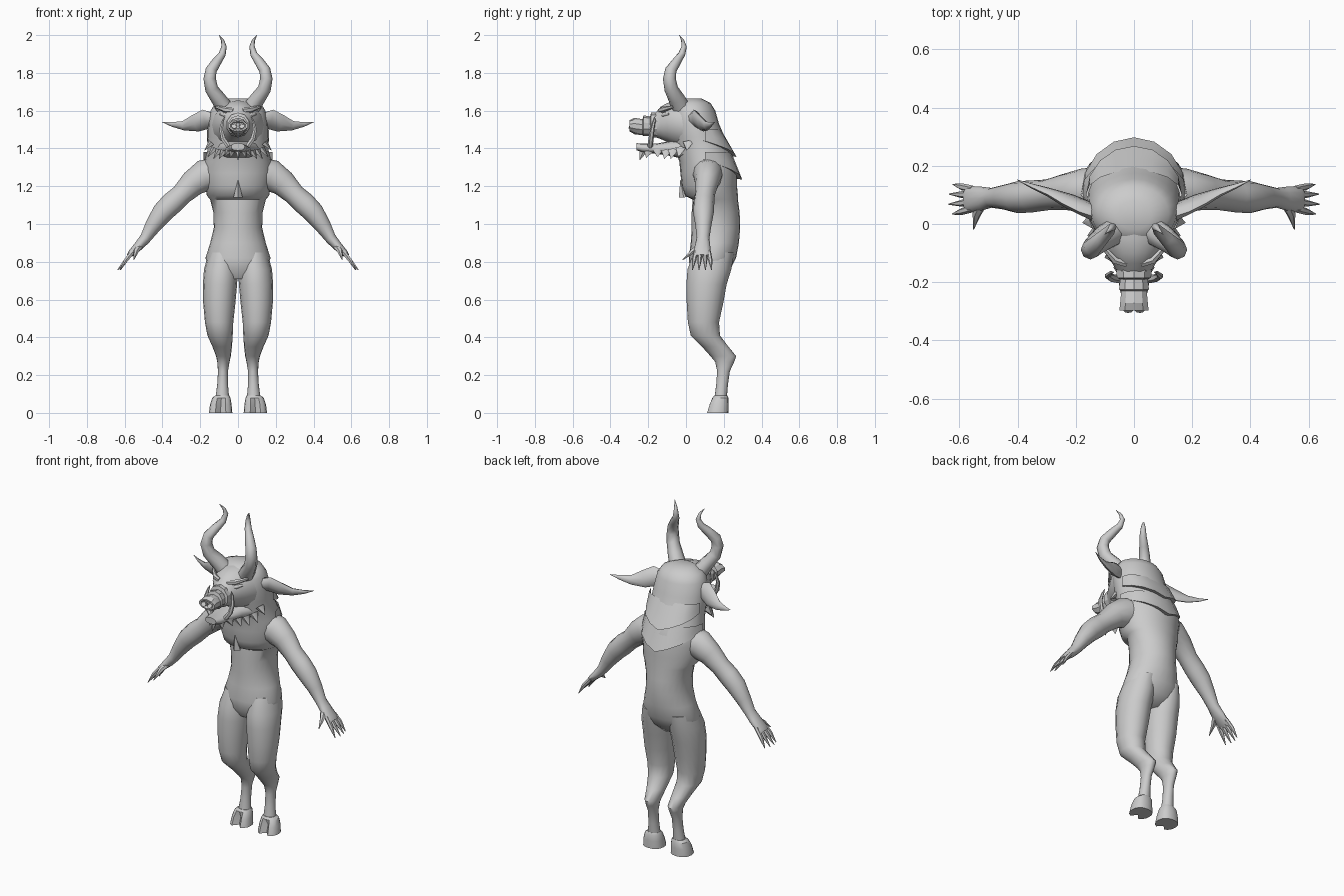
import bpy, math
from mathutils import Vector

grey = bpy.data.materials.new("plain grey")
grey.diffuse_color = (0.6, 0.6, 0.6, 1)


def make(name, verts, faces, mirror=False, angle=50):
    me = bpy.data.meshes.new(name)
    me.from_pydata([tuple(v) for v in verts], [], faces)
    me.materials.append(grey)
    ob = bpy.data.objects.new(name, me)
    bpy.context.collection.objects.link(ob)
    if mirror:
        ob.modifiers.new("mirror", 'MIRROR').use_mirror_merge = False
    bpy.ops.object.select_all(action='DESELECT')
    ob.select_set(True)
    bpy.context.view_layer.objects.active = ob
    bpy.ops.object.mode_set(mode='EDIT')
    bpy.ops.mesh.select_all(action='SELECT')
    bpy.ops.mesh.normals_make_consistent(inside=False)
    bpy.ops.object.mode_set(mode='OBJECT')
    bpy.ops.object.shade_smooth_by_angle(angle=math.radians(angle))
    return ob


def skin(rings):
    """Quads between equal rings, plus end caps."""
    n, m = len(rings[0]), len(rings)
    faces = [(i * n + j, i * n + (j + 1) % n, (i + 1) * n + (j + 1) % n, (i + 1) * n + j)
             for i in range(m - 1) for j in range(n)]
    faces += [tuple(range(n)), tuple(range((m - 1) * n, m * n))]
    return [v for r in rings for v in r], faces


def loft(name, rows, n=16, axis='z', mirror=False, power=1.0, notch=0.0, angle=50):
    """rows: (level, x0, x1, b0, b1); b is y for axis z, and z for axis y."""
    rings = []
    for k, (lv, x0, x1, b0, b1) in enumerate(rows):
        ring = []
        for j in range(n):
            a = 2 * math.pi * j / n - math.pi / 2
            c, s = math.cos(a), math.sin(a)
            c = math.copysign(abs(c) ** power, c)
            s = math.copysign(abs(s) ** power, s)
            x, b = (x0 + x1) / 2 + c * (x1 - x0) / 2, (b0 + b1) / 2 + s * (b1 - b0) / 2
            if j == 0 and k < 2:
                b += notch
            ring.append((x, b, lv) if axis == 'z' else (x, lv, b))
        rings.append(ring)
    return make(name, *skin(rings), mirror=mirror, angle=angle)


def tube(name, pts, n=8, side=(0, 1, 0), mirror=True):
    """pts: (x, y, z, radius along side, radius across)."""
    P = [Vector(p[:3]) for p in pts]
    rings = []
    for i, p in enumerate(pts):
        t = (P[min(i + 1, len(P) - 1)] - P[max(i - 1, 0)]).normalized()
        u = Vector(side)
        u = (u - t * u.dot(t)).normalized()
        v = t.cross(u)
        rings.append([P[i] + u * p[3] * math.cos(2 * math.pi * j / n)
                      + v * p[4] * math.sin(2 * math.pi * j / n) for j in range(n)])
    return make(name, *skin(rings), mirror=mirror)


def sym(rows):
    return [(r[0], -r[1], r[1], r[2], r[3]) for r in rows]


# Torso, neck and skull
loft("torso_and_skull", sym([
    (0.71, 0.09, 0.05, 0.18), (0.76, 0.155, 0.02, 0.235), (0.82, 0.172, 0.015, 0.265),
    (0.90, 0.147, 0.025, 0.28), (0.98, 0.128, 0.03, 0.287), (1.06, 0.13, 0.03, 0.284),
    (1.13, 0.148, 0.035, 0.275), (1.15, 0.165, -0.005, 0.275), (1.20, 0.172, -0.022, 0.27),
    (1.27, 0.185, -0.03, 0.272), (1.33, 0.178, -0.035, 0.26), (1.39, 0.162, -0.055, 0.235),
    (1.46, 0.16, -0.07, 0.205), (1.53, 0.158, -0.08, 0.175), (1.60, 0.145, -0.08, 0.155),
    (1.64, 0.12, -0.06, 0.13), (1.665, 0.06, -0.02, 0.08)]), n=24)

# Pointed mane layers down the back
def mane(name, z_top, z_point, z_side, y_top, y_back, hw):
    verts, n = [], 8
    for r in range(3):
        f = r / 2
        for j in range(n + 1):
            s = j / n * 2 - 1
            a = s * math.pi * 0.5
            hem = z_point + (z_side - z_point) * abs(s)
            yb = y_top + (y_back - y_top) * f
            verts.append((math.sin(a) * hw, 0.1 + math.cos(a) * (yb - 0.1), z_top + (hem - z_top) * f))
    w = n + 1
    verts += [(v[0] * 0.85, v[1] - 0.035, v[2] + 0.005) for v in verts[2 * w:]]
    make(name, verts, [(r * w + j, r * w + j + 1, (r + 1) * w + j + 1, (r + 1) * w + j)
                       for r in range(3) for j in range(n)], angle=40)

mane("upper_mane", 1.50, 1.355, 1.44, 0.185, 0.268, 0.165)
mane("lower_mane", 1.38, 1.235, 1.34, 0.24, 0.298, 0.182)

# Chest tuft under the breast edge
make("chest_tuft", [(-0.025, -0.012, 1.14), (0.025, -0.012, 1.14), (0, -0.03, 1.235),
                    (0, -0.038, 1.14), (0, 0.03, 1.15)],
     [(0, 3, 2), (3, 1, 2), (0, 2, 4), (1, 4, 2), (0, 4, 1, 3)], angle=20)

# Legs with backward hocks, and cloven hooves
loft("leg", [
    (0.09, 0.048, 0.118, 0.152, 0.217), (0.15, 0.053, 0.11, 0.16, 0.222),
    (0.22, 0.053, 0.106, 0.165, 0.232), (0.27, 0.045, 0.11, 0.155, 0.255),
    (0.30, 0.038, 0.116, 0.13, 0.266), (0.35, 0.032, 0.135, 0.085, 0.225),
    (0.41, 0.028, 0.162, 0.025, 0.18), (0.48, 0.025, 0.175, 0.01, 0.175),
    (0.58, 0.014, 0.184, 0.004, 0.197), (0.68, 0.005, 0.186, 0.002, 0.215),
    (0.76, 0.0, 0.18, 0.008, 0.24), (0.85, 0.01, 0.155, 0.04, 0.255)], mirror=True)
loft("hoof", [(0, 0.03, 0.154, 0.108, 0.226), (0.045, 0.034, 0.148, 0.122, 0.226),
              (0.08, 0.04, 0.136, 0.14, 0.224), (0.092, 0.047, 0.12, 0.15, 0.218)],
     mirror=True, power=0.85, notch=0.035, angle=30)

# Arms, hands and clawed fingers
tube("arm", [(0.10, 0.115, 1.27, 0.085, 0.085), (0.18, 0.115, 1.255, 0.075, 0.085),
             (0.24, 0.11, 1.215, 0.062, 0.07), (0.30, 0.10, 1.155, 0.053, 0.056),
             (0.35, 0.095, 1.11, 0.055, 0.06), (0.40, 0.092, 1.06, 0.055, 0.056),
             (0.45, 0.092, 0.99, 0.042, 0.043), (0.49, 0.09, 0.925, 0.034, 0.03),
             (0.52, 0.088, 0.89, 0.04, 0.026), (0.565, 0.085, 0.845, 0.046, 0.018),
             (0.58, 0.085, 0.83, 0.038, 0.011)], n=12)
for i, (y, tip, x) in enumerate([(0.052, 0.034, 0.625), (0.075, 0.068, 0.637),
                                 (0.099, 0.103, 0.635), (0.120, 0.136, 0.622)]):
    tube(f"finger_{i + 1}", [(0.555, y, 0.855, 0.012, 0.013), (0.592, (y + tip) / 2, 0.81, 0.012, 0.012),
                             (x, tip, 0.757, 0.002, 0.002)], n=6)
tube("thumb", [(0.52, 0.075, 0.885, 0.02, 0.017), (0.54, 0.035, 0.855, 0.015, 0.014),
               (0.552, -0.018, 0.81, 0.002, 0.002)], n=6, side=(1, 0, 0))

# Face and muzzle
loft("face", [(y, -w, w, a, b) for y, w, a, b in [
    (0.03, 0.15, 1.38, 1.655), (-0.05, 0.128, 1.41, 1.655), (-0.10, 0.098, 1.435, 1.64),
    (-0.135, 0.075, 1.45, 1.62), (-0.16, 0.06, 1.46, 1.59), (-0.19, 0.05, 1.465, 1.57)]],
    axis='y', n=16)
loft("snout", [(y, -w, w, a, b) for y, w, a, b in [
    (-0.14, 0.064, 1.455, 1.59), (-0.185, 0.062, 1.46, 1.59), (-0.19, 0.05, 1.465, 1.57),
    (-0.225, 0.054, 1.465, 1.575), (-0.23, 0.046, 1.47, 1.555), (-0.272, 0.05, 1.475, 1.562),
    (-0.298, 0.053, 1.49, 1.55), (-0.298, 0.042, 1.497, 1.543), (-0.285, 0.03, 1.505, 1.535)]],
    axis='y', n=10, angle=30)
tube("nostril_rim", [(0.02, -0.285, 1.52, 0.016, 0.018), (0.02, -0.299, 1.522, 0.016, 0.018),
                     (0.02, -0.29, 1.522, 0.008, 0.01)], n=8, side=(1, 0, 0))
tube("brow", [(0.025, -0.138, 1.60, 0.014, 0.012), (0.065, -0.125, 1.605, 0.016, 0.013),
              (0.115, -0.07, 1.62, 0.008, 0.008)], n=6, side=(0, 0, 1))
tube("eye", [(0.05, -0.132, 1.575, 0.006, 0.008), (0.072, -0.118, 1.578, 0.012, 0.012),
             (0.094, -0.09, 1.582, 0.005, 0.006)], n=8, side=(0, 0, 1))

# Lower jaw, beard and fringe spikes
loft("lower_jaw", [(y, -w, w, a, b) for y, w, a, b in [
    (0.0, 0.12, 1.34, 1.45), (-0.08, 0.085, 1.36, 1.44), (-0.16, 0.058, 1.372, 1.425),
    (-0.23, 0.048, 1.38, 1.425), (-0.262, 0.036, 1.39, 1.428)]], axis='y', n=12, power=0.8)

def spike(name, root, tip, r, mirror=True):
    tube(name, [(*root, r, r * 0.6), (*tip, 0.001, 0.001)], n=5, side=(0.3, 1, 0), mirror=mirror)

spike("chin_beard", (0, -0.225, 1.395), (0, -0.245, 1.338), 0.026, False)
for i, (x, y, z, dx, dy, dz) in enumerate([
        (0.03, -0.20, 1.39, 0.012, -0.01, -0.04), (0.05, -0.15, 1.39, 0.02, 0.0, -0.035),
        (0.075, -0.105, 1.385, 0.025, -0.01, -0.04), (0.10, -0.07, 1.39, 0.03, -0.01, -0.045),
        (0.125, -0.03, 1.40, 0.035, -0.01, -0.045), (0.14, 0.01, 1.43, 0.037, -0.005, -0.04)]):
    spike(f"fringe_{i + 1}", (x, y, z), (x + dx, y + dy, z + dz), 0.03)

# Tusks, ears and horns
tube("tusk", [(0.05, -0.19, 1.41, 0.014, 0.014), (0.078, -0.185, 1.45, 0.014, 0.014),
              (0.09, -0.178, 1.50, 0.011, 0.011), (0.08, -0.168, 1.545, 0.007, 0.007),
              (0.07, -0.165, 1.57, 0.001, 0.001)], n=6)
tube("ear", [(0.12, 0.03, 1.555, 0.03, 0.03), (0.17, 0.055, 1.555, 0.055, 0.022),
             (0.225, 0.08, 1.533, 0.048, 0.02), (0.29, 0.108, 1.52, 0.026, 0.014),
             (0.35, 0.13, 1.527, 0.013, 0.008), (0.402, 0.152, 1.54, 0.001, 0.001)],
     n=8, side=(0, -0.4, 1))
tube("horn", [(0.075, -0.03, 1.62, 0.05, 0.045), (0.105, -0.05, 1.665, 0.045, 0.04),
              (0.14, -0.078, 1.715, 0.037, 0.035), (0.15, -0.088, 1.77, 0.034, 0.033),
              (0.142, -0.08, 1.815, 0.031, 0.03), (0.112, -0.05, 1.86, 0.025, 0.025),
              (0.083, -0.022, 1.90, 0.019, 0.019), (0.074, -0.01, 1.94, 0.014, 0.014),
              (0.082, -0.018, 1.973, 0.008, 0.008), (0.1, -0.035, 2.0, 0.001, 0.001)], n=8)
